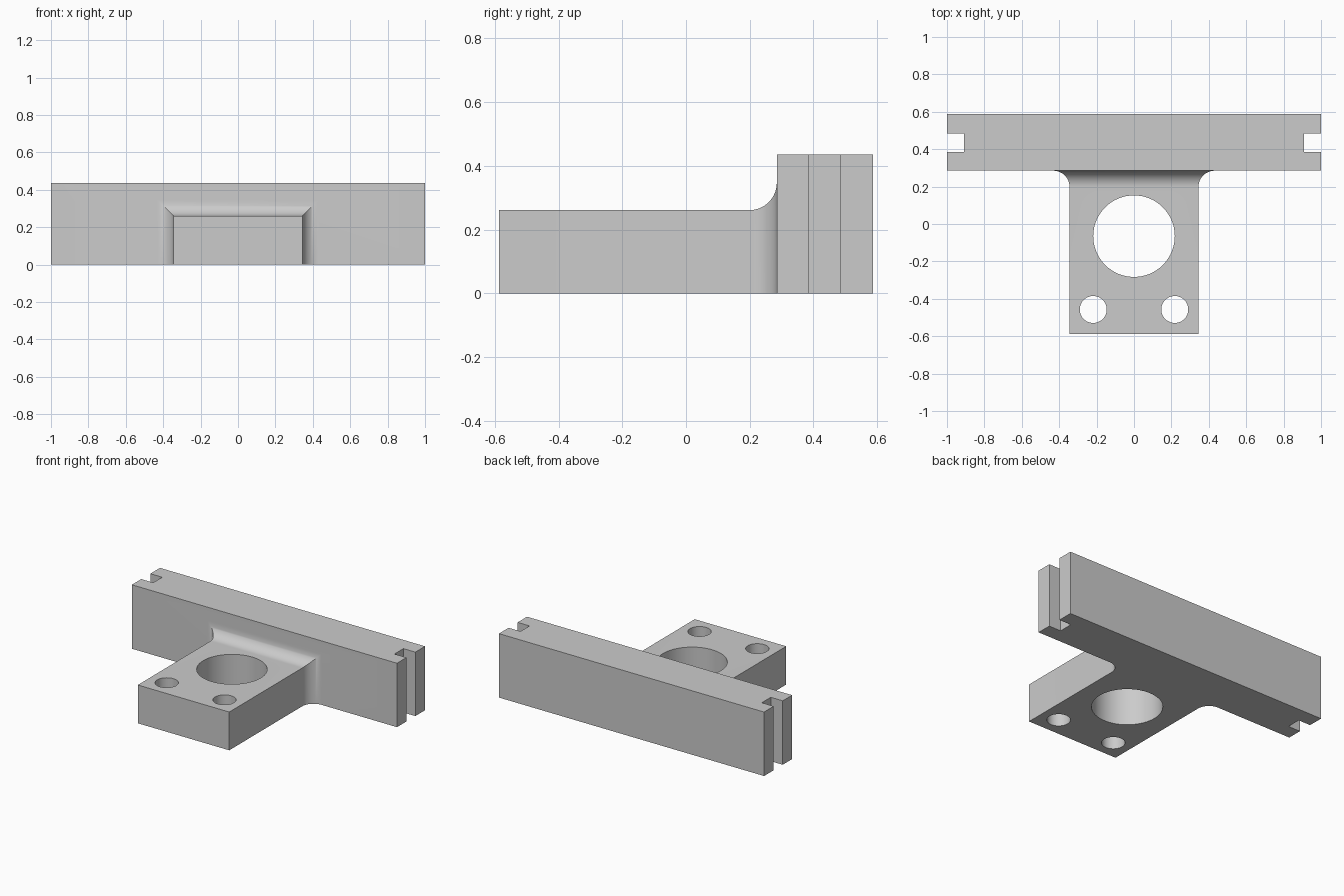
import bpy, bmesh, math

cube = bpy.data.objects.get("Cube")
if cube:
    bpy.data.objects.remove(cube, do_unlink=True)

WALL_FRONT, WALL_BACK, WALL_H = 0.285, 0.587, 0.436
SLOT_FRONT, SLOT_BACK, SLOT_X = 0.386, 0.483, 0.91
TONGUE_W, TONGUE_H, FILLET = 0.345, 0.261, 0.086

grey = bpy.data.materials.new("plain grey")
grey.use_nodes = True
colour = (0.6, 0.6, 0.6, 1)
grey.diffuse_color = colour
grey.node_tree.nodes["Principled BSDF"].inputs["Base Color"].default_value = colour


def make_object(name, bm):
    bmesh.ops.recalc_face_normals(bm, faces=bm.faces[:])
    mesh = bpy.data.meshes.new(name)
    bm.to_mesh(mesh)
    bm.free()
    mesh.materials.append(grey)
    obj = bpy.data.objects.new(name, mesh)
    bpy.context.collection.objects.link(obj)
    return obj


def boolean(target, tool, operation):
    mod = target.modifiers.new(operation.lower(), "BOOLEAN")
    mod.object, mod.operation, mod.solver = tool, operation, "EXACT"
    bpy.ops.object.select_all(action="DESELECT")
    bpy.context.view_layer.objects.active = target
    target.select_set(True)
    bpy.ops.object.modifier_apply(modifier=mod.name)
    bpy.data.objects.remove(tool, do_unlink=True)


# Cross wall: plan outline with a slot in each end, extruded upwards
half = [(1, WALL_FRONT), (1, SLOT_FRONT), (SLOT_X, SLOT_FRONT),
        (SLOT_X, SLOT_BACK), (1, SLOT_BACK), (1, WALL_BACK)]
outline = half + [(-x, y) for x, y in reversed(half)]
bm = bmesh.new()
base = bm.faces.new([bm.verts.new((x, y, 0)) for x, y in outline])
top = bmesh.ops.extrude_face_region(bm, geom=[base])["geom"]
bmesh.ops.translate(bm, vec=(0, 0, WALL_H),
                    verts=[g for g in top if isinstance(g, bmesh.types.BMVert)])
bracket = make_object("slotted_bracket", bm)

# Tongue: rectangular sections that flare into the wall as a mitred fillet
sections = [(-WALL_BACK, 0)]
STEPS = 16
for i in range(STEPS + 1):
    a = math.pi / 2 * i / STEPS
    sections.append((WALL_FRONT - FILLET + FILLET * math.sin(a),
                     FILLET * (1 - math.cos(a))))
sections.append((WALL_FRONT + 0.05, FILLET))
bm = bmesh.new()
rings = []
for y, flare in sections:
    w, h = TONGUE_W + flare, TONGUE_H + flare
    rings.append([bm.verts.new(p) for p in
                  ((-w, y, 0), (w, y, 0), (w, y, h), (-w, y, h))])
for a, b in zip(rings, rings[1:]):
    for i in range(4):
        j = (i + 1) % 4
        bm.faces.new((a[i], a[j], b[j], b[i]))
bm.faces.new(rings[0])
bm.faces.new(rings[-1])
boolean(bracket, make_object("tongue", bm), "UNION")

# Through holes: one large bore and a pair of bolt holes
for x, y, radius in ((0, -0.065, 0.218), (-0.218, -0.457, 0.072), (0.218, -0.457, 0.072)):
    bm = bmesh.new()
    bmesh.ops.create_cone(bm, cap_ends=True, segments=64, radius1=radius,
                          radius2=radius, depth=2)
    bmesh.ops.translate(bm, vec=(x, y, 0), verts=bm.verts[:])
    cutter = make_object("hole_cutter", bm)
    cutter.hide_render = True
    boolean(bracket, cutter, "DIFFERENCE")

bpy.ops.object.shade_smooth_by_angle(angle=math.radians(30))
